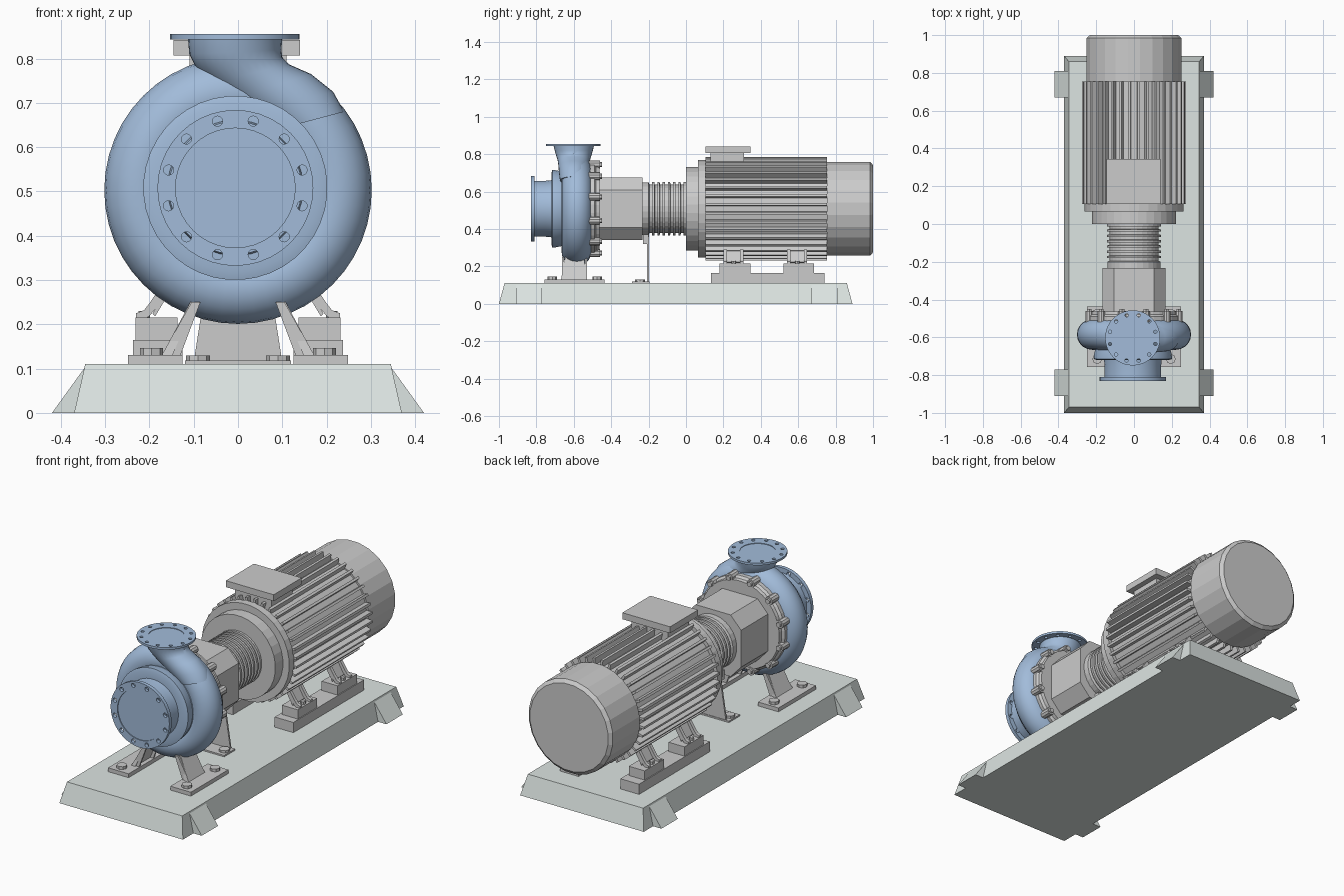
import bpy, bmesh
from math import sin, cos, pi, tau, radians
from mathutils import Vector, Matrix

if "Cube" in bpy.data.objects:
    bpy.data.objects.remove(bpy.data.objects["Cube"])

ZC = 0.508  # height of the shaft axis


def material(name, rgb):
    m = bpy.data.materials.new(name)
    m.diffuse_color = (*rgb, 1)
    m.use_nodes = True
    m.node_tree.nodes["Principled BSDF"].inputs["Base Color"].default_value = m.diffuse_color
    return m


BLUE = material("pump_blue", (0.36, 0.50, 0.70))
PALE = material("base_pale", (0.72, 0.78, 0.76))


def finish(bm, name, mat=None, smooth=False):
    bmesh.ops.recalc_face_normals(bm, faces=bm.faces)
    me = bpy.data.meshes.new(name)
    bm.to_mesh(me)
    bm.free()
    ob = bpy.data.objects.new(name, me)
    bpy.context.collection.objects.link(ob)
    if mat:
        me.materials.append(mat)
    if smooth:
        bpy.ops.object.select_all(action='DESELECT')
        ob.select_set(True)
        bpy.context.view_layer.objects.active = ob
        bpy.ops.object.shade_smooth_by_angle(angle=radians(35))
    return ob


def loft(bm, rings, closed=False):
    rows = [[bm.verts.new(p) for p in r] for r in rings]
    n = len(rows[0])
    pairs = list(zip(rows, rows[1:])) + ([(rows[-1], rows[0])] if closed else [])
    for a, b in pairs:
        for i in range(n):
            bm.faces.new((a[i], a[(i + 1) % n], b[(i + 1) % n], b[i]))
    if not closed:
        bm.faces.new(rows[0])
        bm.faces.new(rows[-1])


def circle(y, r, n, x=0, z=ZC):
    return [(x + r * cos(tau * (i + .5) / n), y, z + r * sin(tau * (i + .5) / n)) for i in range(n)]


def lathe(name, profile, n=32, mat=None, smooth=False, x=0):
    """Turned part about the shaft axis; profile is (y, radius)."""
    bm = bmesh.new()
    loft(bm, [circle(y, r, n, x) for y, r in profile])
    return finish(bm, name, mat, smooth)


def rect(x0, x1, y0, y1, z):
    return [(x0, y0, z), (x1, y0, z), (x1, y1, z), (x0, y1, z)]


def block(name, x, y, z, inset=(0, 0, 0, 0), mat=None):
    """Box whose top rectangle is pulled in by inset (x0, x1, y0, y1)."""
    bm = bmesh.new()
    loft(bm, [rect(*x, *y, z[0]),
              rect(x[0] + inset[0], x[1] - inset[1], y[0] + inset[2], y[1] - inset[3], z[1])])
    return finish(bm, name, mat)


def prism(name, pts, y0, y1, mat=None):
    """Profile in x-z pushed along y."""
    bm = bmesh.new()
    loft(bm, [[(x, y, z) for x, z in pts] for y in (y0, y1)])
    return finish(bm, name, mat)


def cyl(bm, center, r, depth, axis, n=12):
    m = Matrix.Translation(center)
    if axis == 'Y':
        m = m @ Matrix.Rotation(pi / 2, 4, 'X')
    bmesh.ops.create_cone(bm, cap_ends=True, segments=n, radius1=r, radius2=r, depth=depth, matrix=m)


def bolts(name, spots, r, z0, z1):
    bm = bmesh.new()
    for x, y in spots:
        cyl(bm, (x, y, (z0 + z1) / 2), r, z1 - z0, 'Z', 8)
    return finish(bm, name)


def flange(name, center, r, thick, axis, hole_ring, hole_r, bore, recess, face_sign):
    """Drilled flange with a shallow recessed bore."""
    bm = bmesh.new()
    cyl(bm, center, r, thick, axis, 40)
    ob = finish(bm, name, BLUE, True)
    c = Vector(center)
    u, out = (Vector((0, 0, 1)), Vector((0, 1, 0))) if axis == 'Y' else (Vector((0, 1, 0)), Vector((0, 0, 1)))
    cut = bmesh.new()
    for k in range(12):
        a = tau * (k + .5) / 12
        cyl(cut, c + Vector((1, 0, 0)) * hole_ring * cos(a) + u * hole_ring * sin(a), hole_r, thick * 3, axis)
    cyl(cut, c + out * face_sign * thick / 2, bore, recess * 2, axis, 40)
    cutter = finish(cut, name + "_cutter")
    cutter.hide_render = True
    cutter.hide_viewport = False
    cutter.display_type = 'WIRE'
    mod = ob.modifiers.new("holes", 'BOOLEAN')
    mod.operation, mod.object, mod.solver = 'DIFFERENCE', cutter, 'EXACT'
    bpy.context.view_layer.objects.active = ob
    bpy.ops.object.modifier_apply(modifier=mod.name)
    bpy.data.objects.remove(cutter)


# Base plate and its four side lugs
block("base_plate", (-.37, .37), (-1, .89), (0, .11), (.025, .025, .03, .03), PALE)
for s in (-1, 1):
    for y0 in (-.91, .67):
        xs = sorted((s * .30, s * .42))
        inset = (.078, 0, 0, 0) if s < 0 else (0, .078, 0, 0)
        block("base_lug", xs, (y0, y0 + .14), (0, .108), inset, PALE)

# Volute ring
bm = bmesh.new()
rings = []
for i in range(48):
    a = tau * i / 48
    rings.append([((.221 + .081 * cos(b)) * cos(a), -.585 + .081 * sin(b), .503 + (.221 + .081 * cos(b)) * sin(a))
                  for b in [tau * j / 20 for j in range(20)]])
loft(bm, rings, True)
finish(bm, "volute", BLUE, True)

# Suction hub, neck and flange
lathe("suction_hub", [(-.815, .15), (-.75, .15), (-.72, .153), (-.72, .19), (-.715, .208), (-.69, .206),
                      (-.665, .20), (-.64, .215), (-.51, .215)], 40, BLUE, True, -.006)
flange("suction_flange", (-.006, -.82, ZC), .176, .02, 'Y', .156, .0115, .135, .005, -1)

# Discharge neck: left point, right point and half width of each section
sections = [((.09, .64), (.24, .68), .074), ((.03, .675), (.215, .725), .079), ((-.015, .707), (.165, .765), .082),
            ((-.06, .745), (.115, .787), .086), ((-.095, .78), (.1, .803), .094), ((-.11, .81), (.098, .82), .101),
            ((-.113, .846), (.1, .846), .108)]
bm = bmesh.new()
rings = []
for (lx, lz), (rx, rz), w in sections:
    cx, cz, hx, hz = (lx + rx) / 2, (lz + rz) / 2, (rx - lx) / 2, (rz - lz) / 2
    rings.append([(cx + hx * cos(t), -.6 + .0 + w * sin(t), cz + hz * cos(t))
                  for t in [tau * k / 32 for k in range(32)]])
loft(bm, rings)
finish(bm, "discharge_neck", BLUE, True)
flange("discharge_flange", (-.007, -.603, .849), .146, .012, 'Z', .124, .009, .088, .003, 1)

# Pump back cover with bolt lugs
lathe("back_cover", [(-.53, .25), (-.49, .25), (-.48, .238), (-.462, .235)], 36)
bm = bmesh.new()
for k in range(12):
    a = tau * (k + .5) / 12
    cyl(bm, (.245 * cos(a), -.49, ZC + .245 * sin(a)), .022, .06, 'Y', 10)
    cyl(bm, (.245 * cos(a), -.465, ZC + .245 * sin(a)), .014, .03, 'Y', 6)
finish(bm, "cover_bolts")

# Bearing housing with chamfered corners
h, f, g = .167, .105, .10
prism("bearing_housing", [(-f, ZC - h), (f, ZC - h), (h, ZC - g), (h, ZC + g),
                          (f, ZC + h), (-f, ZC + h), (-h, ZC + g), (-h, ZC - g)], -.47, -.232)

# Ribbed coupling guard
prof = [(-.24, .142), (-.2, .142)]
for k in range(7):
    y = -.195 + k * .028
    prof += [(y, .13), (y + .014, .13), (y + .014, .143), (y + .026, .143)]
lathe("coupling_guard", prof + [(.01, .13)], 28)

# Motor: front flange, core, fins and fan cowl
lathe("motor_front", [(0, .224), (.065, .224), (.065, .262), (.105, .262)], 32)
lathe("motor_core", [(.1, .243), (.76, .243)], 36)
lathe("fan_cowl", [(.755, .253), (.985, .253), (1.0, .235)], 24)
bm = bmesh.new()
for k in range(36):
    a = tau * (k + .5) / 36
    m = (Matrix.Translation((0, .43, ZC)) @ Matrix.Rotation(a, 4, 'Y')
         @ Matrix.Translation((.256, 0, 0)) @ Matrix.Diagonal((.042, .65, .013, 1)))
    bmesh.ops.create_cube(bm, size=1, matrix=m)
finish(bm, "cooling_fins")

# Terminal box
block("terminal_box_neck", (-.11, .11), (.13, .31), (.70, .81))
block("terminal_box", (-.146, .14), (.105, .345), (.807, .842))

for s in (-1, 1):
    span = lambda a, b: sorted((s * a, s * b))
    # Motor rails, pads and curved feet
    block("motor_rail", span(.125, .237), (.135, .74), (.11, .165))
    for y0 in (.18, .52):
        block("motor_pad", span(.137, .232), (y0, y0 + .165), (.165, .215))
        for dy in (.02, .11):
            foot = [(.23, .215), (.23, .225), (.212, .232), (.198, .25), (.172, .29), (.15, .29),
                    (.183, .24), (.197, .222), (.205, .215)]
            prism("motor_foot", [(s * x, z) for x, z in foot], y0 + dy, y0 + dy + .018)
        prism("motor_foot_web", [(s * x, z) for x, z in [(.187, .218), (.193, .224), (.158, .285), (.15, .28)]],
              y0 + .02, y0 + .128)
        bolts("motor_foot_bolt", [(s * .212, y0 + .075)], .013, .21, .23)
    # Pump feet
    block("pump_foot_plate", span(.125, .248), (-.757, -.437), (.11, .131))
    bolts("pump_foot_bolts", [(s * .195, -.715), (s * .195, -.475)], .026, .13, .146)
    bm = bmesh.new()
    loft(bm, [rect(*span(.148, .172), -.668, -.528, .13), rect(*span(.095, .105), -.645, -.548, .255)])
    finish(bm, "pump_leg")
    for y in (-.662, -.54):
        prism("pump_leg_rib", [(s * .172, .13), (s * .13, .13), (s * .085, .25), (s * .105, .25)], y, y + .01)

# Bearing support bracket
block("support_foot", (-.12, .12), (-.29, -.195), (.11, .118))
prism("support_plate", [(-.1, .115), (.1, .115), (.06, .37), (-.06, .37)], -.208, -.198)
block("support_cap", (-.07, .07), (-.23, -.2), (.32, .37))
bolts("support_bolts", [(-.09, -.245), (.09, -.245)], .027, .115, .13)
